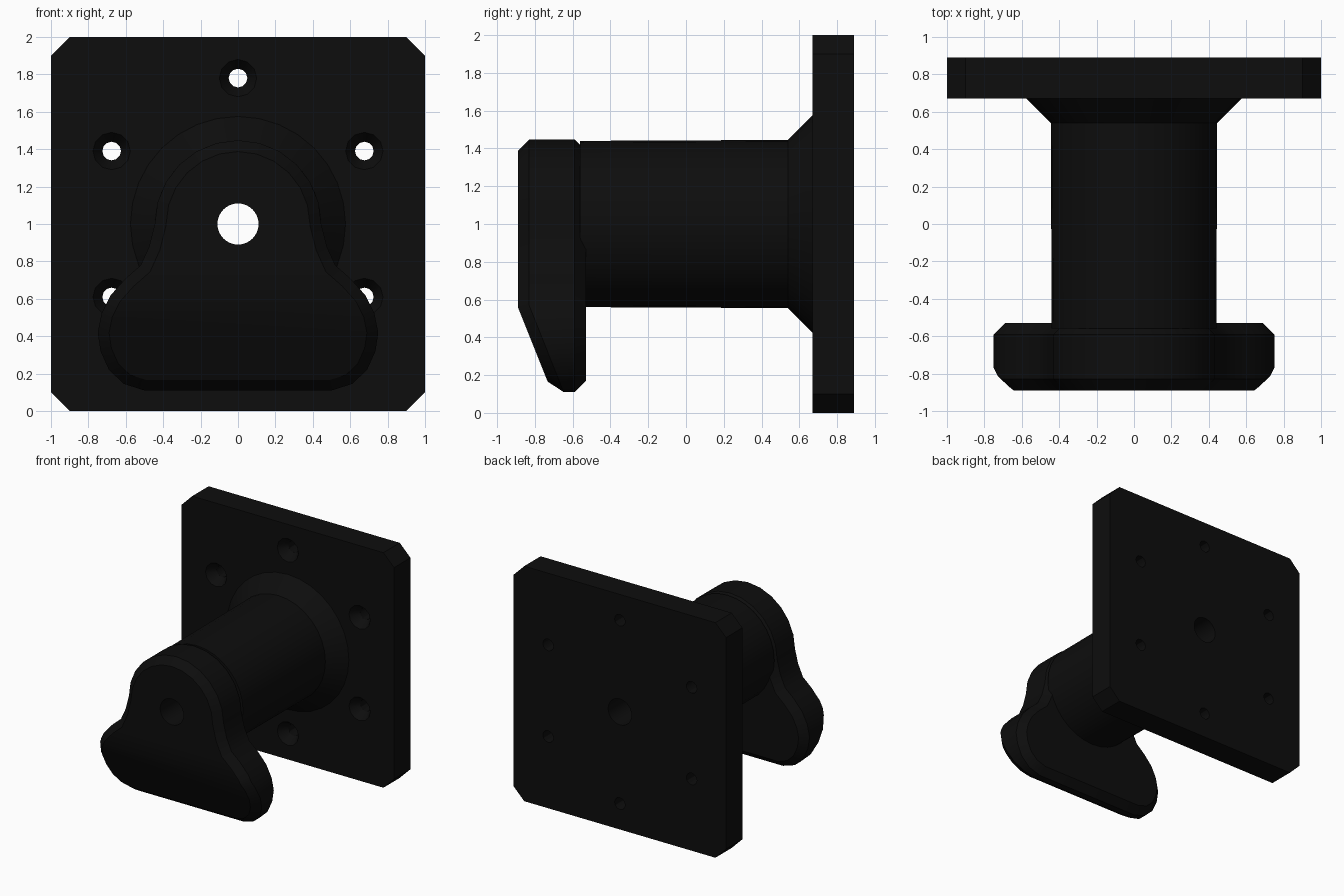
import bpy
import bmesh
from math import sin, cos, pi, radians
from mathutils import Vector

if "Cube" in bpy.data.objects:
    bpy.data.objects.remove(bpy.data.objects["Cube"])

black = bpy.data.materials.new("matte black")
black.use_nodes = True
colour = (0.004, 0.004, 0.004, 1)
black.diffuse_color = colour
black.node_tree.nodes["Principled BSDF"].inputs["Base Color"].default_value = colour


def finish(name, bm):
    bmesh.ops.recalc_face_normals(bm, faces=bm.faces)
    mesh = bpy.data.meshes.new(name)
    bm.to_mesh(mesh)
    bm.free()
    mesh.materials.append(black)
    obj = bpy.data.objects.new(name, mesh)
    bpy.context.collection.objects.link(obj)
    return obj


def slab(outline, front, back):
    """Extrude an (x, z) outline along y."""
    bm = bmesh.new()
    face = bm.faces.new([bm.verts.new((x, front, z)) for x, z in outline])
    grown = bmesh.ops.extrude_face_region(bm, geom=[face])["geom"]
    for v in grown:
        if isinstance(v, bmesh.types.BMVert):
            v.co.y = back
    return bm


def turned(name, profile, x=0, z=1, sides=32, ring=False):
    """Turn a (radius, y) profile about an axis parallel to y."""
    bm = bmesh.new()
    loops = [[bm.verts.new((x + r * cos(2 * pi * i / sides), y,
                            z + r * sin(2 * pi * i / sides)))
              for i in range(sides)] for r, y in profile]
    pairs = list(zip(loops, loops[1:]))
    if ring:
        pairs.append((loops[-1], loops[0]))
    else:
        bm.faces.new(loops[0])
        bm.faces.new(loops[-1])
    for a, b in pairs:
        for i in range(sides):
            j = (i + 1) % sides
            bm.faces.new((a[i], a[j], b[j], b[i]))
    return finish(name, bm)


def apply(obj, mod):
    bpy.context.view_layer.objects.active = obj
    bpy.ops.object.modifier_apply(modifier=mod.name)


def drill(obj, cutter):
    mod = obj.modifiers.new("Drill", "BOOLEAN")
    mod.operation = "DIFFERENCE"
    mod.solver = "EXACT"
    mod.object = cutter
    apply(obj, mod)


# Wall plate with clipped corners
c = 0.9
corners = [(1, -c), (1, c), (c, 1), (-c, 1), (-1, c), (-1, -c), (-c, -1), (c, -1)]
plate = finish("wall_plate", slab([(x, z + 1) for x, z in corners], 0.67, 0.89))

# Hook head: round top flowing into a wide foot
half = [(0.445 * sin(radians(a)), 1 + 0.448 * cos(radians(a))) for a in range(15, 91, 15)]
half += [(0.475, 0.88), (0.52, 0.78), (0.6, 0.71), (0.68, 0.62), (0.73, 0.52),
         (0.75, 0.42), (0.735, 0.32), (0.69, 0.22), (0.61, 0.145), (0.5, 0.11)]
outline = [(0, 1.448)] + half + [(-x, z) for x, z in reversed(half)]
bm = slab(outline, -0.89, -0.53)
# Sloped lower front
bmesh.ops.recalc_face_normals(bm, faces=bm.faces)
cut = bmesh.ops.bisect_plane(
    bm, geom=bm.verts[:] + bm.edges[:] + bm.faces[:],
    plane_co=Vector((0, -0.89, 0.56)), plane_no=Vector((0, -0.45, -0.18)),
    clear_outer=True)
bmesh.ops.holes_fill(bm, edges=[e for e in bm.edges if e.is_boundary])
head = finish("hook_head", bm)
bevel = head.modifiers.new("Edge", "BEVEL")
bevel.width = 0.06
bevel.segments = 1
bevel.limit_method = "ANGLE"
bevel.angle_limit = radians(40)
bevel.use_clamp_overlap = False
apply(head, bevel)

# Hollow shaft flaring out where it meets the plate
shaft = turned("shaft", [(0.11, -0.56), (0.44, -0.56), (0.445, 0.54),
                         (0.575, 0.67), (0.575, 0.68), (0.11, 0.68)], ring=True)

# Central bore
bore = turned("bore_cutter", [(0.11, -1), (0.11, 1)])
drill(plate, bore)
drill(head, bore)
cutters = [bore]

# Six countersunk screw holes
for i in range(6):
    a = radians(30 + 60 * i)
    hole = turned("screw_cutter", [(0.105, 0.65), (0.1, 0.67), (0.05, 0.75), (0.05, 0.95)],
                  0.78 * cos(a), 1 + 0.78 * sin(a), 12)
    drill(plate, hole)
    cutters.append(hole)
for obj in cutters:
    bpy.data.objects.remove(obj)

# Shading
for obj in (plate, head, shaft):
    bpy.ops.object.select_all(action="DESELECT")
    obj.select_set(True)
    bpy.context.view_layer.objects.active = obj
    bpy.ops.object.shade_smooth_by_angle(angle=radians(30))
